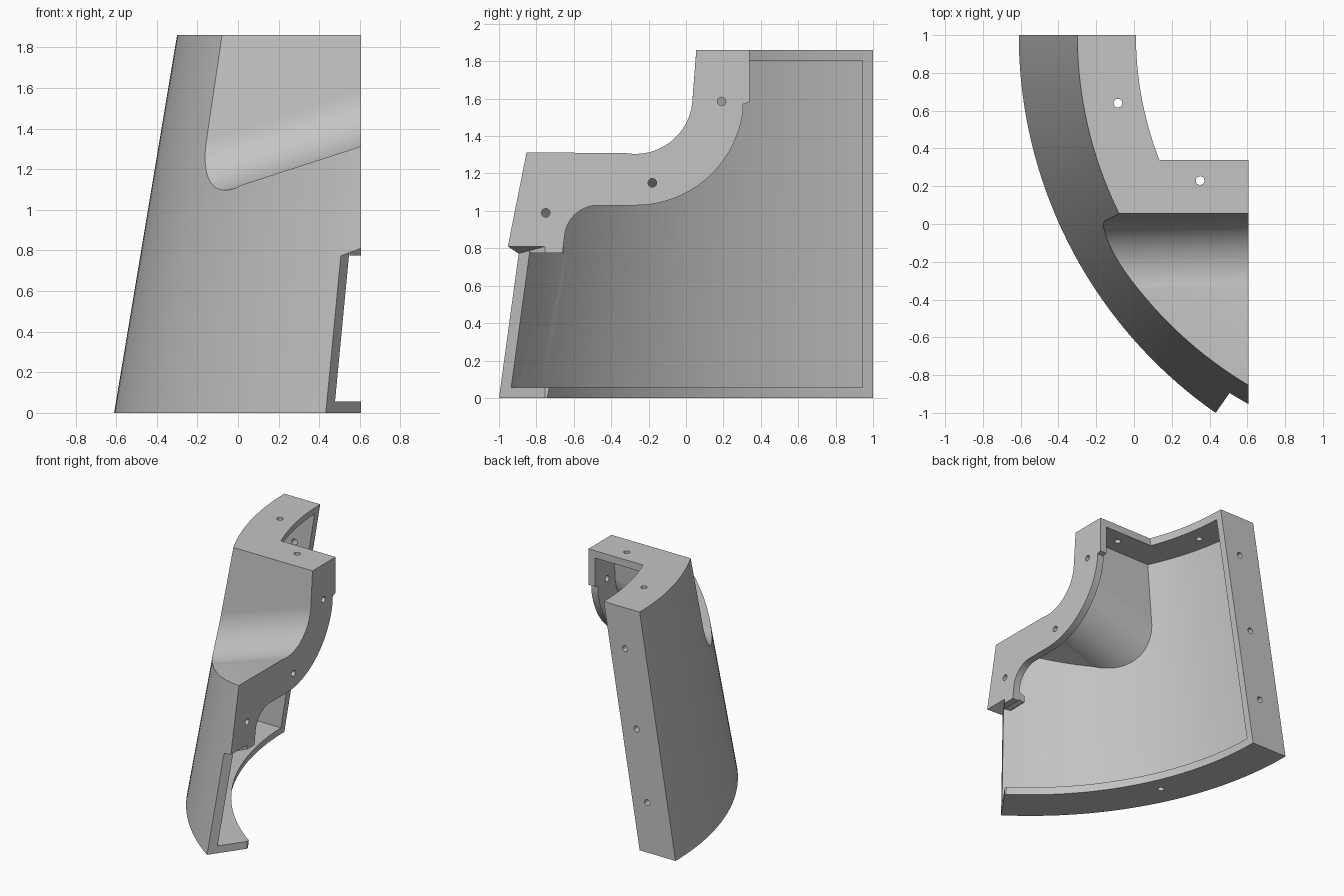
import bpy, bmesh, math
from mathutils import Matrix, Vector

if "Cube" in bpy.data.objects:
    bpy.data.objects.remove(bpy.data.objects["Cube"])

AX, AY = 1.83, 1.0            # cone axis
R0, TAPER, H = 2.44, 0.1667, 1.86
WALL, PLATE, DEPTH = 0.07, 0.057, 0.31
SIDE = 0.605                  # plane of the side flange
END = math.radians(55.05)     # radial end of the lower shell

grey = bpy.data.materials.new("light_grey")
grey.use_nodes = True
colour = (0.55, 0.55, 0.55, 1)
grey.diffuse_color = colour
grey.node_tree.nodes["Principled BSDF"].inputs["Base Color"].default_value = colour


def finish(name, bm):
    bmesh.ops.recalc_face_normals(bm, faces=bm.faces)
    mesh = bpy.data.meshes.new(name)
    bm.to_mesh(mesh)
    bm.free()
    ob = bpy.data.objects.new(name, mesh)
    bpy.context.collection.objects.link(ob)
    return ob


def loft(name, ring_a, ring_b):
    bm = bmesh.new()
    a = [bm.verts.new(p) for p in ring_a]
    b = [bm.verts.new(p) for p in ring_b]
    bm.faces.new(a)
    bm.faces.new(b)
    for i in range(len(a)):
        j = (i + 1) % len(a)
        bm.faces.new((a[i], a[j], b[j], b[i]))
    return finish(name, bm)


def box(name, x, y, z):
    ring = [(x[0], y[0]), (x[1], y[0]), (x[1], y[1]), (x[0], y[1])]
    return loft(name, [(*p, z[0]) for p in ring], [(*p, z[1]) for p in ring])


def cone(name, inset, z0, z1):
    bm = bmesh.new()
    bmesh.ops.create_cone(
        bm, cap_ends=True, segments=256, depth=z1 - z0,
        radius1=R0 - inset - TAPER * z0, radius2=R0 - inset - TAPER * z1,
        matrix=Matrix.Translation((AX, AY, (z0 + z1) / 2)))
    return finish(name, bm)


def combine(ob, tool, operation="DIFFERENCE"):
    mod = ob.modifiers.new("cut", "BOOLEAN")
    mod.operation, mod.solver, mod.object = operation, "EXACT", tool
    graph = bpy.context.evaluated_depsgraph_get()
    mesh = bpy.data.meshes.new_from_object(ob.evaluated_get(graph))
    ob.modifiers.clear()
    ob.data = mesh
    bpy.data.objects.remove(tool)


def arc(cy, cz, r, a0, a1, n):
    angles = [math.radians(a0 + (a1 - a0) * i / n) for i in range(n + 1)]
    return [(cy + r * math.cos(a), cz + r * math.sin(a)) for a in angles]


def scoop(name, offset):
    # sloping channel with a rounded inner corner
    lean = 0.077
    profile = [(0.055 + offset + lean * 0.6, H + 0.6)]
    profile += arc(-0.27, 1.61, 0.305 + offset, -4, -100, 40)
    profile += [(-2.5, 1.32 - offset), (-2.5, H + 0.6)]

    def ring(x):
        dz = 0.32 * (x - SIDE)
        return [(x, y + lean * dz, z + dz) for y, z in profile]
    return loft(name, ring(1.0), ring(-1.0))


def hole(ob, centre, axis, length=0.12):
    turn = Vector((0, 0, 1)).rotation_difference(Vector(axis)).to_matrix().to_4x4()
    bm = bmesh.new()
    bmesh.ops.create_cone(bm, cap_ends=True, segments=24, depth=length,
                          radius1=0.023, radius2=0.023,
                          matrix=Matrix.Translation(centre) @ turn)
    combine(ob, finish("bolt_hole", bm))


# Outer conical block, trimmed at the side and back, with the scoop removed
body = cone("curved_shell_panel", 0, 0, H)
combine(body, box("trim", (-1, SIDE), (-2, 1), (-1, 3)), "INTERSECT")
combine(body, scoop("scoop", 0))

# Radial end of the lower shell, topped by a sloping step
radial = [(AX - r * math.cos(END), AY - r * math.sin(END)) for r in (1.5, 2.8)]
plan = radial + [(1.2, -1.3)]
combine(body, loft("end_cut", [(x, y, -0.1) for x, y in plan],
                   [(x, y, 0.77 + 0.38 * (x - 0.5)) for x, y in plan]))

# Hollow behind the wall, bounded by the plates and the scoop shell
cavity = cone("cavity", WALL, PLATE, H - PLATE)
combine(cavity, box("bounds", (-1, SIDE - PLATE), (-2, 1 - PLATE), (-1, 3)), "INTERSECT")
combine(cavity, scoop("scoop_shell", 0.06))
lip = [(-1.3, 0.5), (-0.655, 0.5)]
combine(cavity, loft("lip", [(0.5, y, z) for y, z in
                             ((-1.3, 0.77), (-0.655, 0.77), (-0.655, 0.83), (-1.3, 0.83))],
                     [(0.7, y, z) for y, z in
                      ((-1.3, 0.846), (-0.655, 0.846), (-0.655, 0.906), (-1.3, 0.906))]))
combine(body, cavity)

# Open lower end below the step
low = cone("low_cavity", WALL, PLATE, 0.775)
combine(low, box("bounds", (0.3, 1), (-2, 0.8), (-1, 3)), "INTERSECT")
combine(body, low)

# Openings inside the bottom, back and top flanges
opening = cone("opening", DEPTH, -0.1, H + 0.1)
combine(opening, box("keep", (-2, 5), (-3, 0.34), (0.3, 3)))
combine(body, opening)

# Inner outline of the side flange
outline = [(1.2, 0.3), (1.2, 2.2), (0.34, 2.2), (0.34, 1.58), (0.305, 1.57)]
outline += arc(-0.27, 1.61, 0.58, -8, -90, 32)
outline += arc(-0.47, 0.85, 0.18, 90, 175, 16)
outline += [(-0.66, 0.78), (-0.66, 0.3)]
combine(body, loft("side_opening", [(0.52, y, z) for y, z in outline],
                   [(0.8, y, z) for y, z in outline]))

# Bolt holes
for y, z in ((0.19, 1.585), (-0.18, 1.15), (-0.75, 0.99)):
    hole(body, (0.59, y, z), (1, 0, 0))
for x, y in ((-0.085, 0.64), (0.35, 0.23)):
    hole(body, (x, y, H - 0.02), (0, 0, 1))
for z in (0.39, 0.94, 1.54):
    hole(body, (AX - R0 + TAPER * z + 0.18, 0.98, z), (0, 1, 0))
mid = math.radians(25)
hole(body, (AX - 2.26 * math.cos(mid), AY - 2.26 * math.sin(mid), 0.02), (0, 0, 1))

# Colour and shading
body.data.materials.clear()
body.data.materials.append(grey)
bpy.ops.object.select_all(action="DESELECT")
body.select_set(True)
bpy.context.view_layer.objects.active = body
bpy.ops.object.shade_smooth_by_angle(angle=math.radians(25))
